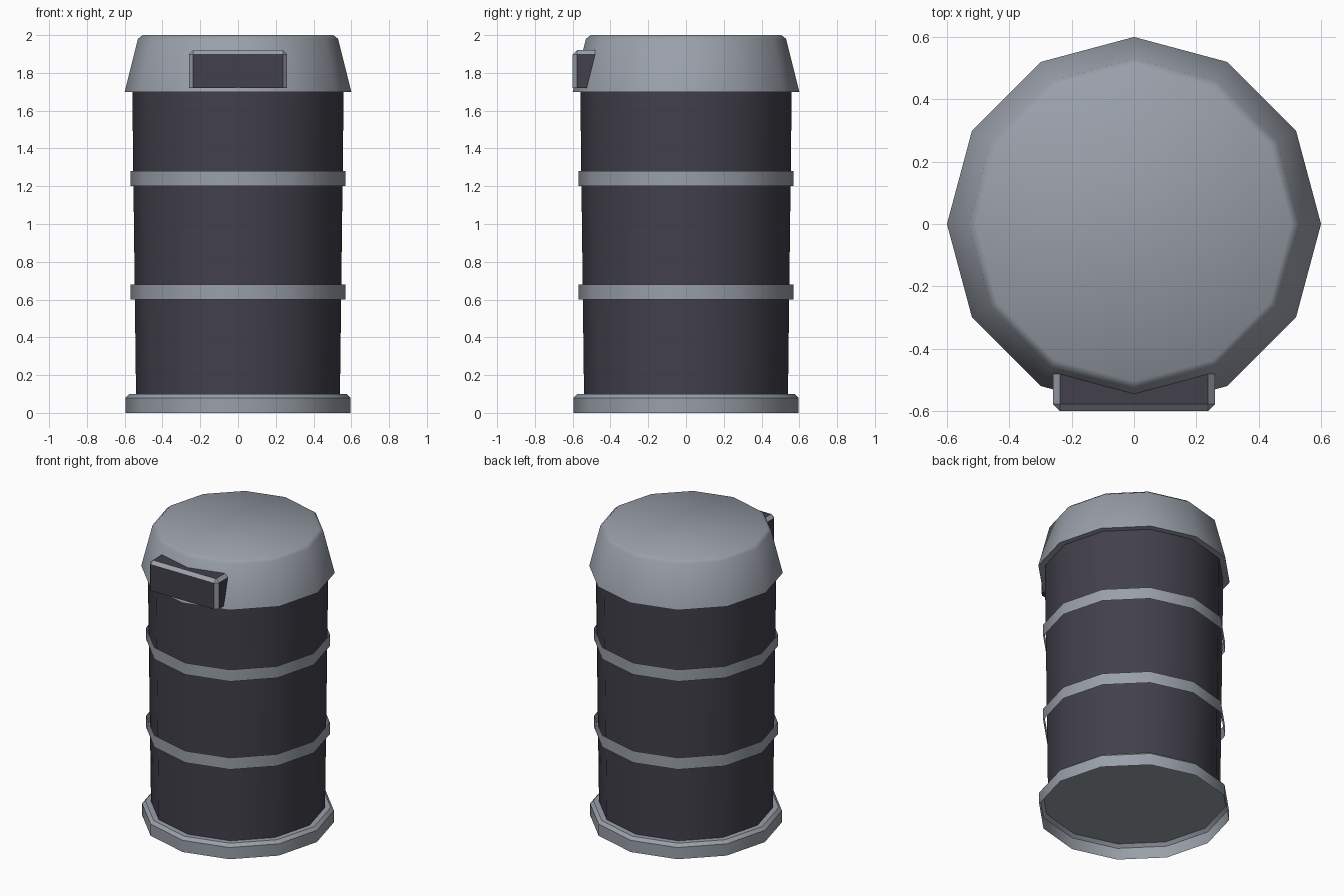
import bpy, bmesh, math

cube = bpy.data.objects.get("Cube")
if cube:
    bpy.data.objects.remove(cube, do_unlink=True)

SIDES = 12


def material(name, color):
    m = bpy.data.materials.new(name)
    m.use_nodes = True
    m.diffuse_color = (*color, 1)
    m.node_tree.nodes["Principled BSDF"].inputs["Base Color"].default_value = (*color, 1)
    return m


grey = material("light grey metal", (0.32, 0.35, 0.40))
dark = material("dark charcoal", (0.054, 0.052, 0.071))


def finish(name, bm, mats, angle=None):
    mesh = bpy.data.meshes.new(name)
    bm.to_mesh(mesh)
    bm.free()
    for m in mats:
        mesh.materials.append(m)
    obj = bpy.data.objects.new(name, mesh)
    bpy.context.collection.objects.link(obj)
    if angle:
        bpy.ops.object.select_all(action="DESELECT")
        obj.select_set(True)
        bpy.context.view_layer.objects.active = obj
        bpy.ops.object.shade_smooth_by_angle(angle=math.radians(angle))
    return obj


def lathe(name, profile, mat, cap=False, angle=60):
    """Turn a bottom-to-top (radius, z) profile into a twelve-sided shell."""
    bm = bmesh.new()
    rings = []
    for r, z in profile:
        turn = [2 * math.pi * i / SIDES for i in range(SIDES)]
        rings.append([bm.verts.new((r * math.cos(a), r * math.sin(a), z)) for a in turn])
    for low, high in zip(rings, rings[1:]):
        for i in range(SIDES):
            j = (i + 1) % SIDES
            bm.faces.new((low[i], low[j], high[j], high[i]))
    if cap:
        bm.faces.new(rings[-1])
    return finish(name, bm, [mat], angle)


# Barrel, hollow foot, lid with its underside lip, and the two loose hoops
lathe("barrel_body", [(0.54, 0.1), (0.56, 1.72)], dark)
lathe("foot_ring", [(0.595, 0), (0.595, 0.08), (0.575, 0.1)], grey, cap=True, angle=35)
lathe("lid", [(0.55, 1.7), (0.6, 1.7), (0.53, 1.98), (0.505, 2.0)], grey, cap=True)
for name, z in (("lower_hoop", 0.6), ("upper_hoop", 1.2)):
    lathe(name, [(0.57, z), (0.57, z + 0.08)], grey)

# Front latch box: dark panels with light chamfers on the exposed top and front edges
bm = bmesh.new()
bmesh.ops.create_cube(bm, size=1)
for v in bm.verts:
    v.co.x *= 0.52
    v.co.y = -0.60 if v.co.y < 0 else -0.42
    v.co.z = 1.92 if v.co.z > 0 else 1.72
edges = []
for e in bm.edges:
    mid = (e.verts[0].co + e.verts[1].co) / 2
    front, top, side = mid.y < -0.59, mid.z > 1.91, abs(mid.x) > 0.25
    if (front and top) or (front and side) or (top and side):
        edges.append(e)
bmesh.ops.bevel(bm, geom=edges, offset=0.022, offset_type="OFFSET", segments=1,
                profile=0.5, affect="EDGES", material=1)
finish("latch_box", bm, [dark, grey])
